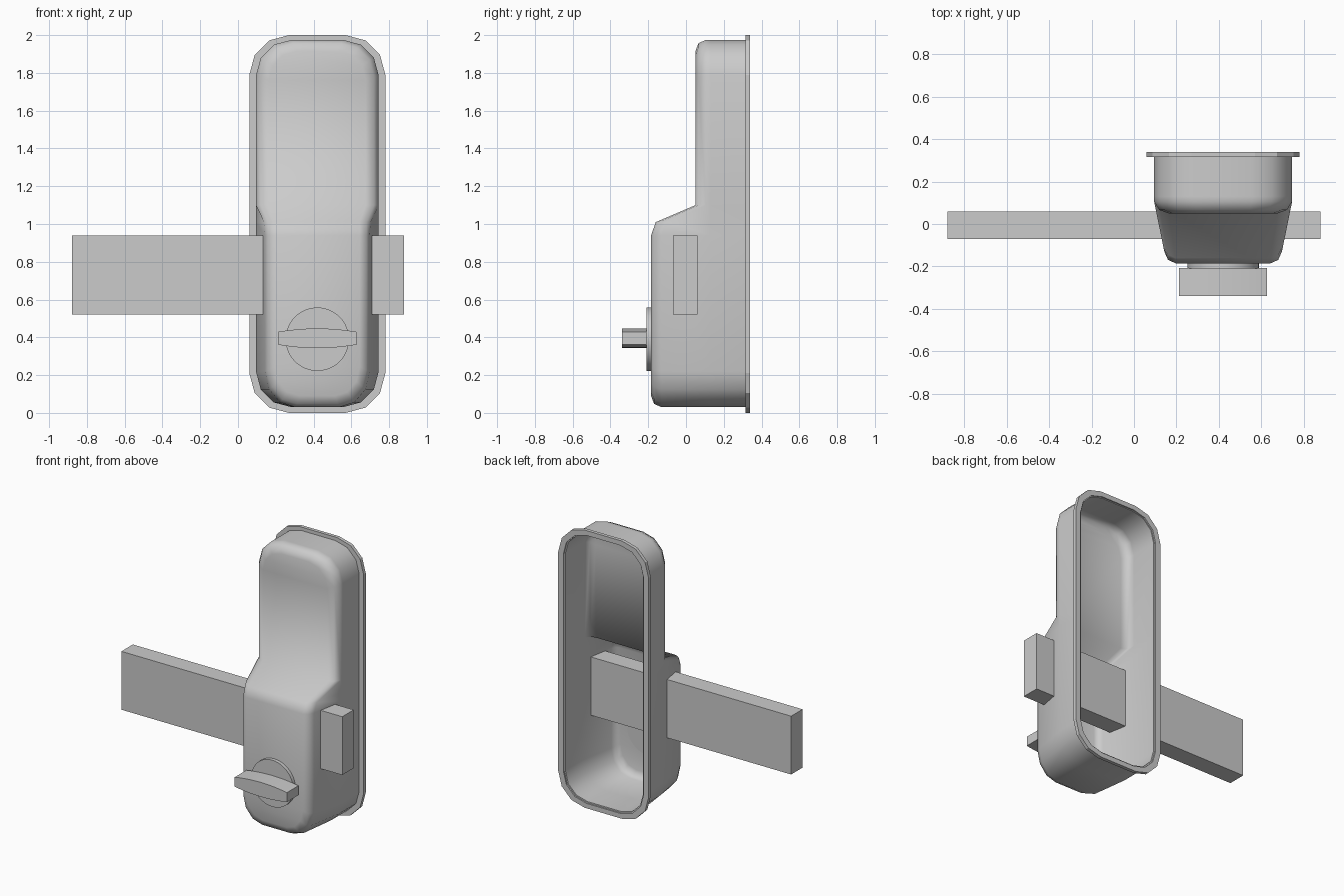
import bpy, bmesh, math

if "Cube" in bpy.data.objects:
    bpy.data.objects.remove(bpy.data.objects["Cube"], do_unlink=True)

CX = 0.42  # centre line of the lock body

grey = bpy.data.materials.new("light_grey")
grey.use_nodes = True
grey.diffuse_color = (0.6, 0.6, 0.6, 1)
grey.node_tree.nodes["Principled BSDF"].inputs["Base Color"].default_value = (0.6, 0.6, 0.6, 1)


def finish(name, bm):
    bmesh.ops.recalc_face_normals(bm, faces=bm.faces[:])
    mesh = bpy.data.meshes.new(name)
    bm.to_mesh(mesh)
    bm.free()
    mesh.materials.append(grey)
    obj = bpy.data.objects.new(name, mesh)
    bpy.context.collection.objects.link(obj)
    bpy.ops.object.select_all(action='DESELECT')
    obj.select_set(True)
    bpy.context.view_layer.objects.active = obj
    return obj


def levels(hw, bottom, top, r, middle=()):
    """Half outline of a rounded rectangle as (half width, z), bottom to top."""
    arc = [math.radians(a) for a in (90, 60, 30, 0)]
    low = [(hw - r + r * math.cos(a), bottom + r - r * math.sin(a)) for a in arc]
    high = [(hw - r + r * math.cos(a), top - r + r * math.sin(a)) for a in reversed(arc)]
    return low + [(hw, z) for z in middle] + high


def add_ring(bm, half, y_at):
    """Mirror a half outline about the centre line into a closed ring."""
    side = [bm.verts.new((CX + w, y_at(z), z)) for w, z in half]
    other = [bm.verts.new((CX - w, y_at(z), z)) for w, z in reversed(half)]
    return side + other


def bridge(bm, a, b):
    n = len(a)
    for i in range(n):
        j = (i + 1) % n
        bm.faces.new((a[i], a[j], b[j], b[i]))


def box(name, x0, x1, y0, y1, z0, z1):
    bm = bmesh.new()
    bmesh.ops.create_cube(bm, size=1)
    for v in bm.verts:
        v.co = (x1 if v.co.x > 0 else x0, y1 if v.co.y > 0 else y0, z1 if v.co.z > 0 else z0)
    return finish(name, bm)


# Hollow housing: thick lower half, sloped step, thin upper half, open back
STEP = [(0.94, -0.185), (1.01, -0.16), (1.1, 0.05)]


def front(z):
    if z <= STEP[0][0]:
        return STEP[0][1]
    for (z0, y0), (z1, y1) in zip(STEP, STEP[1:]):
        if z <= z1:
            return y0 + (y1 - y0) * (z - z0) / (z1 - z0)
    return STEP[-1][1]


def housing_ring(bm, inset, y_at):
    half = levels(0.325, 0.03, 1.975, 0.19, [z for z, _ in STEP])
    rounded = levels(0.325 - inset, 0.03 + inset, 1.975 - inset, 0.19 - inset * 0.6,
                     [z for z, _ in STEP])
    out = []
    for (w, z), (_, z_ref) in zip(rounded, half):
        taper = 0.05 * min(1, max(0, (0.1 - y_at(z_ref)) / 0.24))  # sides lean in towards the front
        out.append((w * (1 - taper / 0.325), z))
    return add_ring(bm, out, y_at)


bm = bmesh.new()
rings = [housing_ring(bm, inset, y_at) for inset, y_at in (
    (0.0, lambda z: 0.33),
    (0.0, lambda z: 0.13),
    (0.0, lambda z: front(z) + 0.055),
    (0.018, lambda z: front(z) + 0.016),
    (0.06, front))]
for a, b in zip(rings, rings[1:]):
    bridge(bm, a, b)
face = rings[-1]
n = len(face)
for i in range(n // 2 - 1):
    bm.faces.new((face[i], face[i + 1], face[n - 2 - i], face[n - 1 - i]))
housing = finish("housing", bm)
wall = housing.modifiers.new("wall", 'SOLIDIFY')
wall.thickness = 0.015
wall.offset = -1
bpy.ops.object.modifier_apply(modifier="wall")
bpy.ops.object.shade_smooth_by_angle(angle=math.radians(75))

# Flat flange around the open back
bm = bmesh.new()
flange = [add_ring(bm, levels(hw, 1 - hh, 1 + hh, r), lambda z, y=y: y) for hw, hh, r, y in (
    (0.36, 1.0, 0.21, 0.315), (0.36, 1.0, 0.21, 0.34),
    (0.32, 0.965, 0.185, 0.34), (0.32, 0.965, 0.185, 0.315))]
for a, b in zip(flange, flange[1:] + flange[:1]):
    bridge(bm, a, b)
finish("back_flange", bm)

# Bolt sliding right through the housing
box("bolt", -0.88, 0.88, -0.07, 0.06, 0.52, 0.94)

# Round plate behind the turn knob
bm = bmesh.new()
bmesh.ops.create_cone(bm, cap_ends=True, segments=48, radius1=0.168, radius2=0.168, depth=0.042)
for v in bm.verts:
    x, y, z = v.co
    v.co = (CX + x, -0.189 + z, 0.39 + y)
finish("knob_plate", bm)
bpy.ops.object.shade_smooth_by_angle(angle=math.radians(40))

# Turn knob: a bar with bowed upper and lower edges
bm = bmesh.new()
steps = 12
ts = [-1 + 2 * i / steps for i in range(steps + 1)]
edge = [(CX + 0.208 * t, 0.052 - 0.018 * t * t) for t in ts]
outline = [(x, 0.395 + h) for x, h in edge] + [(x, 0.395 - h) for x, h in reversed(edge)]
profile = bm.faces.new([bm.verts.new((x, -0.34, z)) for x, z in outline])
grown = bmesh.ops.extrude_face_region(bm, geom=[profile])
for v in grown["geom"]:
    if isinstance(v, bmesh.types.BMVert):
        v.co.y = -0.208
finish("turn_knob", bm)
bpy.ops.object.shade_smooth_by_angle(angle=math.radians(30))
